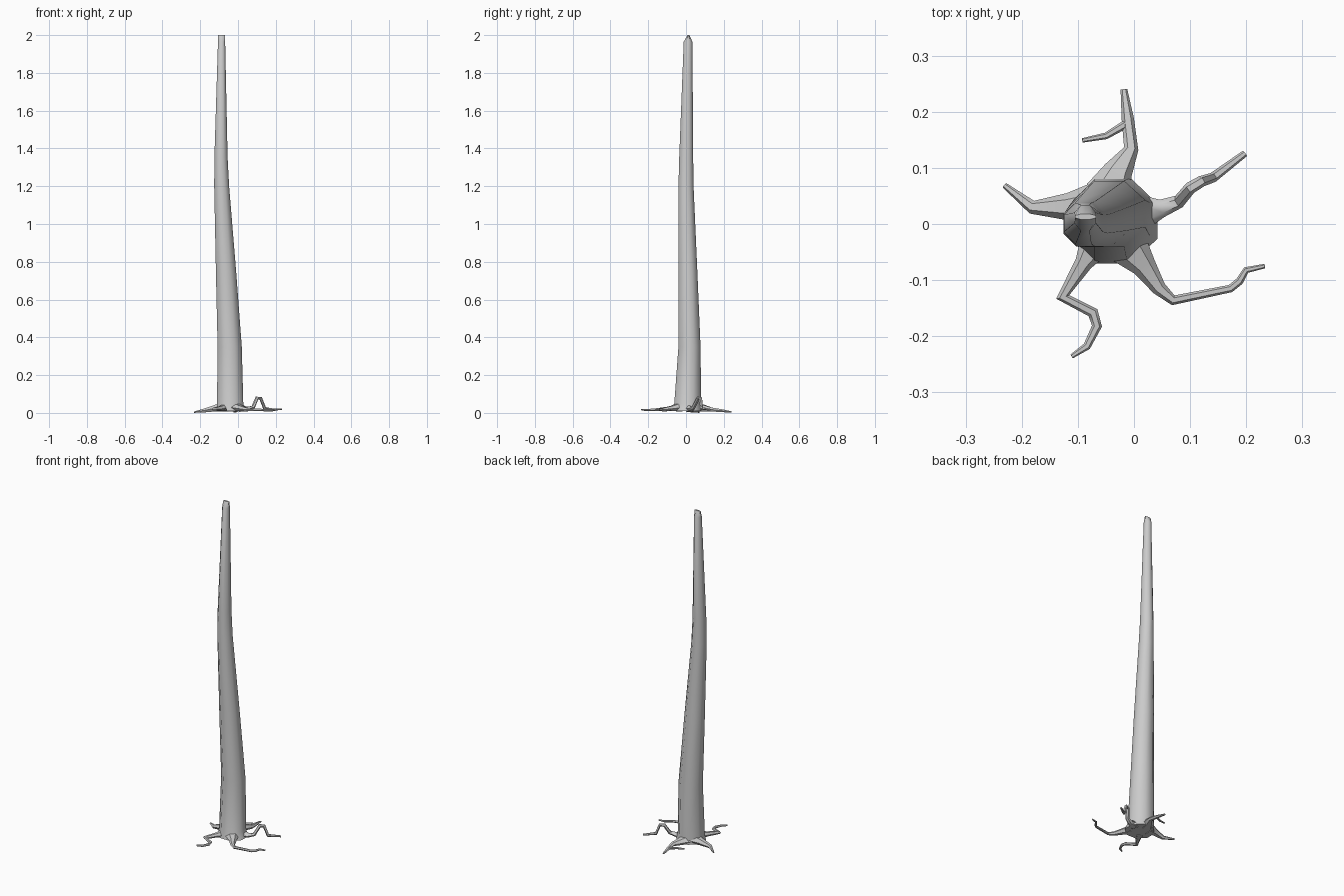
import bpy, math
from mathutils import Vector

UP = Vector((0, 0, 1))


def skin(name, rings):
    """Bridge equal-length rings of points into a capped tube."""
    n = len(rings[0])
    verts = [p for r in rings for p in r]
    faces = [(i * n + j, i * n + (j + 1) % n, (i + 1) * n + (j + 1) % n, (i + 1) * n + j)
             for i in range(len(rings) - 1) for j in range(n)]
    faces += [tuple(reversed(range(n))), tuple(range(len(verts) - n, len(verts)))]
    me = bpy.data.meshes.new(name)
    me.from_pydata(verts, [], faces)
    ob = bpy.data.objects.new(name, me)
    bpy.context.collection.objects.link(ob)
    bpy.context.view_layer.objects.active = ob
    ob.select_set(True)
    bpy.ops.object.shade_smooth_by_angle(angle=math.radians(47))
    ob.select_set(False)
    return ob


def octagon(z, x0, x1, y0, y1):
    k = 0.5 / math.cos(math.pi / 8)
    angles = [math.pi / 8 + i * math.pi / 4 for i in range(8)]
    return [((x0 + x1) / 2 + k * (x1 - x0) * math.cos(a),
             (y0 + y1) / 2 + k * (y1 - y0) * math.sin(a), z) for a in angles]


def root(name, path, sides=6):
    """Path points are (x, y, z, half width, half height)."""
    pts = [Vector(p[:3]) for p in path]
    rings = []
    for i, p in enumerate(pts):
        a = (p - pts[i - 1]).normalized() if i else Vector()
        b = (pts[i + 1] - p).normalized() if i < len(pts) - 1 else Vector()
        d = (a + b).normalized()
        side = UP.cross(d).normalized()
        top = d.cross(side)
        w, h = path[i][3:]
        ring = []
        for j in range(sides):
            t = 2 * math.pi * j / sides
            v = p + side * (w * math.cos(t)) + top * (h * math.sin(t))
            v.z = max(v.z, 0.0)
            ring.append(v)
        rings.append(ring)
    return skin(name, rings)


# Leaning trunk with flared foot and chisel-cut top
skin("trunk", [octagon(*r) for r in (
    (0.010, -0.115, 0.042, -0.070, 0.080),
    (0.050, -0.111, 0.028, -0.062, 0.080),
    (0.350, -0.108, 0.020, -0.040, 0.077),
    (0.750, -0.117, -0.010, -0.041, 0.060),
    (1.200, -0.126, -0.047, -0.040, 0.040),
    (1.350, -0.125, -0.055, -0.036, 0.038),
    (1.965, -0.106, -0.068, -0.012, 0.034),
    (2.000, -0.105, -0.068, 0.008, 0.018))])

# Roots spreading from the foot
root("east_root", [
    (0.010, 0.020, 0.025, 0.035, 0.022), (0.050, 0.028, 0.022, 0.016, 0.012),
    (0.080, 0.040, 0.030, 0.012, 0.010), (0.100, 0.064, 0.078, 0.011, 0.010),
    (0.120, 0.076, 0.078, 0.010, 0.009), (0.141, 0.083, 0.024, 0.009, 0.009),
    (0.198, 0.126, 0.017, 0.006, 0.005)])
root("southeast_root", [
    (-0.015, -0.035, 0.030, 0.040, 0.025), (0.018, -0.075, 0.023, 0.022, 0.016),
    (0.045, -0.115, 0.018, 0.013, 0.011), (0.070, -0.136, 0.017, 0.009, 0.008),
    (0.172, -0.115, 0.014, 0.007, 0.007), (0.188, -0.102, 0.015, 0.007, 0.007),
    (0.200, -0.082, 0.018, 0.006, 0.006), (0.233, -0.075, 0.020, 0.004, 0.004)])
root("southwest_root", [
    (-0.065, -0.030, 0.028, 0.032, 0.024), (-0.090, -0.070, 0.024, 0.016, 0.014),
    (-0.127, -0.130, 0.020, 0.012, 0.009), (-0.073, -0.158, 0.017, 0.010, 0.008),
    (-0.066, -0.182, 0.016, 0.009, 0.007), (-0.084, -0.218, 0.016, 0.007, 0.006),
    (-0.111, -0.236, 0.018, 0.004, 0.004)])
root("west_root", [
    (-0.080, 0.030, 0.032, 0.042, 0.030), (-0.120, 0.031, 0.025, 0.024, 0.020),
    (-0.182, 0.030, 0.012, 0.012, 0.011), (-0.231, 0.069, 0.004, 0.005, 0.004)])
root("north_root", [
    (-0.045, 0.055, 0.030, 0.042, 0.026), (-0.028, 0.095, 0.025, 0.026, 0.019),
    (-0.005, 0.134, 0.018, 0.013, 0.012), (-0.011, 0.187, 0.012, 0.011, 0.009),
    (-0.018, 0.240, 0.005, 0.006, 0.004)])
root("north_root_fork", [
    (-0.006, 0.183, 0.013, 0.008, 0.008), (-0.050, 0.157, 0.015, 0.006, 0.006),
    (-0.092, 0.149, 0.018, 0.004, 0.004)])
